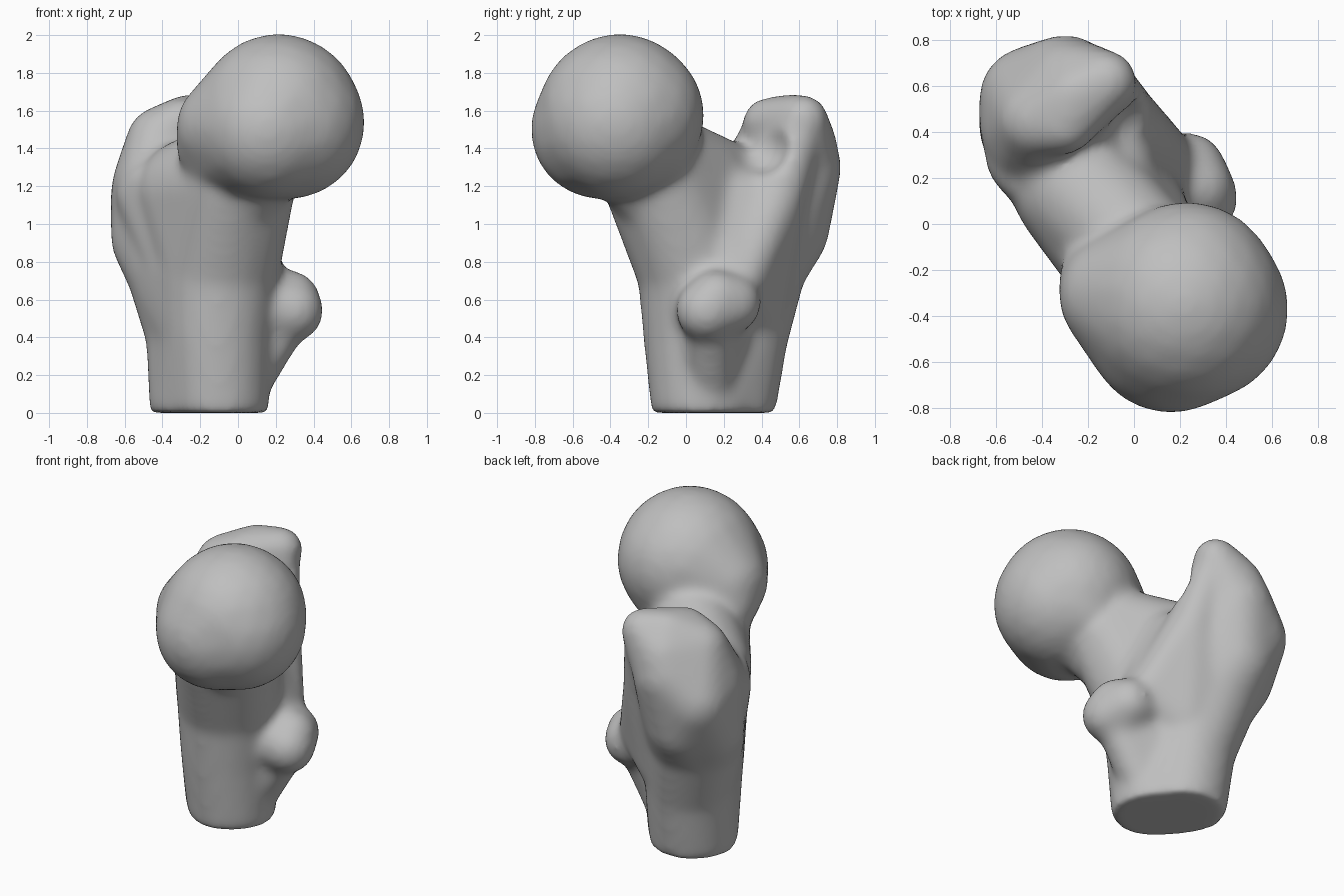
import bpy
import bmesh
from mathutils import Vector

cube = bpy.data.objects.get("Cube")
if cube:
    bpy.data.objects.remove(cube, do_unlink=True)

bone = bpy.data.materials.new("bone_grey")
bone.use_nodes = True
GREY = (0.52, 0.52, 0.52, 1)
bone.diffuse_color = GREY
bone.node_tree.nodes["Principled BSDF"].inputs["Base Color"].default_value = GREY


def add_hull(bm, balls):
    """Convex skin around a few balls (x, y, z, radius), flattened on the ground."""
    part = bmesh.new()
    for x, y, z, r in balls:
        made = bmesh.ops.create_icosphere(part, subdivisions=3, radius=r)
        for v in made["verts"]:
            v.co += Vector((x, y, z))
            v.co.z = max(v.co.z, 0)
    bmesh.ops.remove_doubles(part, verts=part.verts, dist=0.0005)
    points = [v.co.copy() for v in part.verts]
    part.free()
    verts = [bm.verts.new(p) for p in points]
    hull = bmesh.ops.convex_hull(bm, input=verts)
    loose = {g for g in hull["geom_interior"] + hull["geom_unused"]
             if isinstance(g, bmesh.types.BMVert)}
    bmesh.ops.delete(bm, geom=list(loose), context="VERTS")


def make_object(name, hulls):
    bm = bmesh.new()
    for balls in hulls:
        add_hull(bm, balls)
    bmesh.ops.recalc_face_normals(bm, faces=bm.faces)
    mesh = bpy.data.meshes.new(name)
    bm.to_mesh(mesh)
    bm.free()
    mesh.materials.append(bone)
    ob = bpy.data.objects.new(name, mesh)
    bpy.context.collection.objects.link(ob)
    return ob


# Round head with a flared rim at the neck
head = [(.215, -.35, 1.57, .44), (.27, -.37, 1.535, .405), (.16, -.455, 1.5, .37),
        (.23, -.3, 1.575, .4), (-.06, -.31, 1.51, .27),
        (-.16, -.24, 1.41, .17), (-.1, -.28, 1.33, .17), (.25, -.2, 1.43, .25)]
# Neck sloping from the shaft up into the head
neck = [(.09, -.18, 1.37, .25), (-.04, -.19, 1.2, .245),
        (-.25, .16, 1.17, .285), (-.1, .06, .75, .32)]
neck_flare = [(.12, -.28, 1.27, .2), (-.03, -.1, 1.08, .24)]
# Shaft with an oval cut end, widening upwards
knee = [(-.11, .06, .42, .29), (-.22, .275, .42, .27)]
shaft_lower = [(-.205, .21, 0, .265), (-.1, .08, 0, .265)] + knee
shaft_upper = knee + [(-.1, .06, .75, .32), (-.3, .34, .78, .3)]
# Large outer knob, its tip and the slanting ridge on its front
outer_knob = [(-.3, .33, .78, .3), (-.45, .42, .92, .225), (-.35, .52, .97, .24),
              (-.45, .55, 1.15, .225), (-.42, .42, 1.2, .25), (-.45, .35, 1.25, .18),
              (-.3, .6, 1.3, .225), (-.42, .45, 1.45, .17), (-.26, .6, 1.42, .2)]
outer_tip = [(-.3, .6, 1.3, .22), (-.42, .45, 1.45, .17), (-.26, .6, 1.42, .2),
             (-.3, .43, 1.54, .13), (-.12, .62, 1.55, .135), (-.26, .56, 1.56, .13)]
front_ridge = [(-.49, .2, 1.22, .1), (-.45, .3, 1.15, .2), (-.2, .05, .55, .2)]
# Broad rear crest running from the outer knob to the small inner knob
crest_upper = [(-.12, .6, 1.5, .13), (-.06, .47, 1.12, .16), (-.3, .33, .9, .28)]
crest_lower = [(-.06, .47, 1.12, .16), (.12, .29, .7, .14),
               (-.15, .28, .6, .27), (-.3, .4, .8, .24)]
crest_web = [(-.1, .07, .75, .31), (-.08, .42, 1.1, .16),
             (-.1, .1, 1.15, .21), (.12, .28, .7, .14)]
# Small inner knob with its tapering foot
inner_knob = [(.29, .11, .54, .165), (.28, .16, .6, .155), (.24, .24, .58, .16),
              (.23, .13, .46, .13), (0, .15, .6, .2)]
knob_foot = [(.23, .13, .46, .13), (.03, .13, .15, .14), (-.1, .2, .4, .2)]

upper_bone = make_object("upper_leg_bone", [
    head, neck, neck_flare, shaft_lower, shaft_upper, outer_knob, outer_tip,
    front_ridge, crest_upper, crest_lower, crest_web, inner_knob, knob_foot])

# Hollow between neck and outer knob
hollow = make_object("hollow_cutter", [[(.03, .39, 1.41, .15), (.2, .38, 1.46, .2)]])
hollow.hide_render = True
hollow.hide_set(True)


def remesh():
    mod = upper_bone.modifiers.new("fuse", "REMESH")
    mod.mode = "VOXEL"
    mod.voxel_size = .022
    mod.use_smooth_shade = True


# Fuse the masses, scoop the hollow and soften the joins
remesh()
scoop = upper_bone.modifiers.new("scoop", "BOOLEAN")
scoop.operation = "DIFFERENCE"
scoop.solver = "EXACT"
scoop.object = hollow
remesh()
soften = upper_bone.modifiers.new("soften", "SMOOTH")
soften.factor = .5
soften.iterations = 22

# Keep the finished surface and discard the cutter
graph = bpy.context.evaluated_depsgraph_get()
fused = bpy.data.meshes.new_from_object(upper_bone.evaluated_get(graph))
upper_bone.modifiers.clear()
upper_bone.data = fused
bpy.data.objects.remove(hollow, do_unlink=True)
bpy.context.view_layer.objects.active = upper_bone
upper_bone.select_set(True)
bpy.ops.object.shade_smooth()
